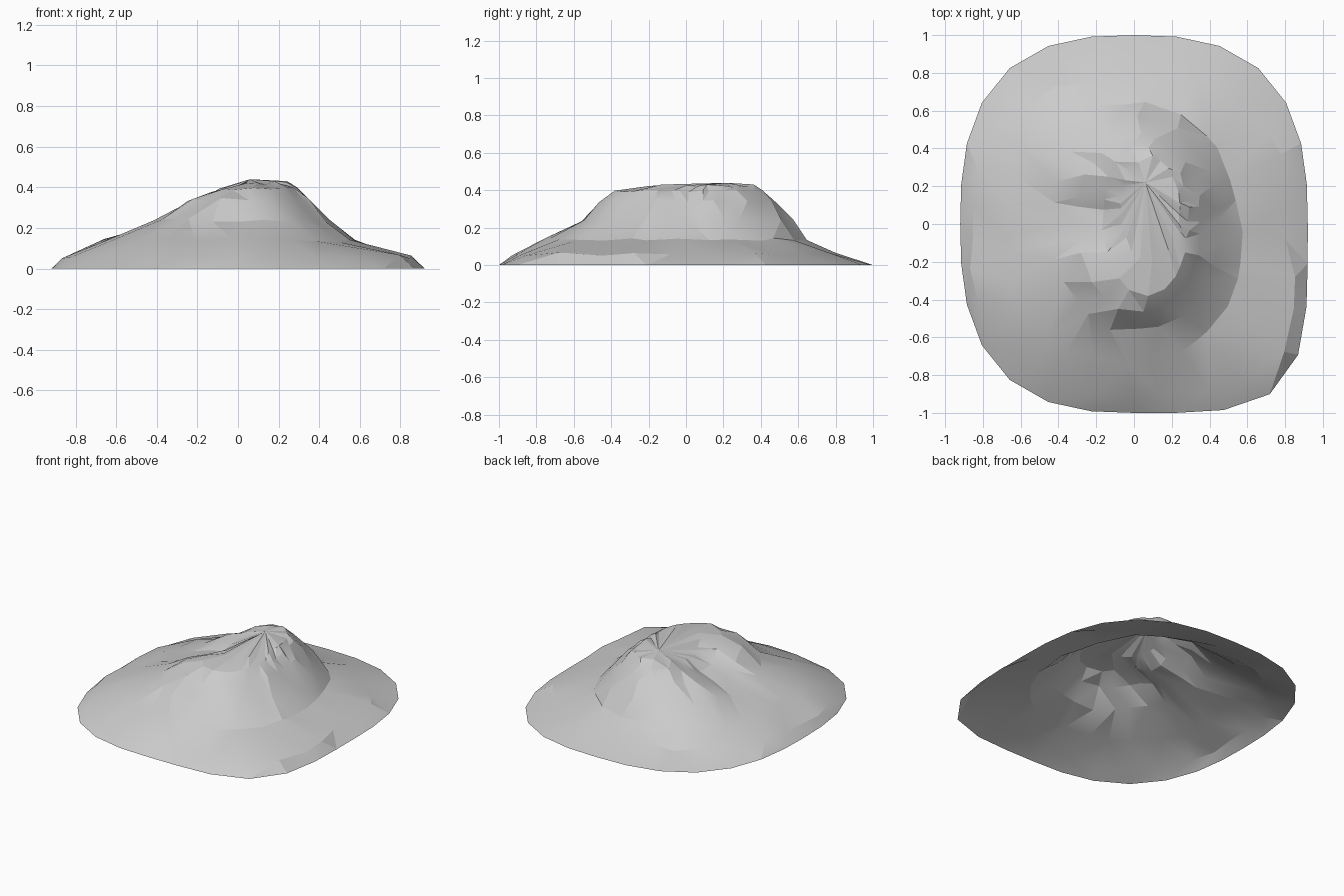
import bpy, bmesh, math, random
from mathutils import Vector

cube = bpy.data.objects.get("Cube")
if cube:
    bpy.data.objects.remove(cube, do_unlink=True)

random.seed(4)
SEGMENTS = 28

# Contours from the rim to the summit: height, west, east, south, north, roundness
CONTOURS = [
    (0.0, -0.92, 0.92, -1.0, 1.0, 2.7),
    (0.06, -0.86, 0.83, -0.91, 0.79, 2.5),
    (0.14, -0.68, 0.56, -0.73, 0.66, 2.3),
    (0.24, -0.43, 0.44, -0.57, 0.56, 2.2),
    (0.34, -0.29, 0.35, -0.47, 0.48, 2.2),
    (0.395, -0.17, 0.29, -0.37, 0.42, 2.1),
    (0.425, -0.07, 0.24, -0.2, 0.36, 2.0),
]
SUMMIT = Vector((0.06, 0.22, 0.44))
HOLLOW = Vector((-0.2, 0.04))


def hollow_depth(x, y):
    """Shallow scoop in the western slope."""
    d = (Vector((x, y)) - HOLLOW).length
    return 0.1 * math.exp(-(d / 0.2) ** 2)


def contour_point(contour, index, angle):
    """Point on a contour whose four sides reach different distances."""
    z, west, east, south, north, power = contour
    cx, cy = (west + east) / 2, (south + north) / 2
    c, s = math.cos(angle), math.sin(angle)
    if index < 2 and c > 0 and s < 0:
        power = 4.2  # squarer south-east corner
    reach = (abs(c / (east - cx)) ** power + abs(s / (north - cy)) ** power) ** (-1 / power)
    if index:
        reach *= random.uniform(0.96, 1.03)
        z += random.uniform(-0.01, 0.008)
    x, y = cx + reach * c, cy + reach * s
    return Vector((x, y, max(0, z - hollow_depth(x, y))))


def make_material(name, colour):
    mat = bpy.data.materials.new(name)
    mat.use_nodes = True
    mat.diffuse_color = colour
    mat.node_tree.nodes["Principled BSDF"].inputs["Base Color"].default_value = colour
    return mat


# Open shell of faceted rock
bm = bmesh.new()
rings = []
for i, contour in enumerate(CONTOURS):
    ring = []
    for k in range(SEGMENTS):
        wobble = random.uniform(-0.25, 0.25) if i else 0
        angle = math.tau * (k + wobble) / SEGMENTS
        ring.append(bm.verts.new(contour_point(contour, i, angle)))
    rings.append(ring)

for lower, upper in zip(rings, rings[1:]):
    for k in range(SEGMENTS):
        n = (k + 1) % SEGMENTS
        bm.faces.new((lower[k], lower[n], upper[n], upper[k]))

# Summit fan
peak = bm.verts.new(SUMMIT)
for k in range(SEGMENTS):
    bm.faces.new((rings[-1][k], rings[-1][(k + 1) % SEGMENTS], peak))

bmesh.ops.triangulate(bm, faces=bm.faces[:], quad_method='SHORT_EDGE')
bmesh.ops.recalc_face_normals(bm, faces=bm.faces[:])
if sum(f.normal.z for f in bm.faces) < 0:
    bmesh.ops.reverse_faces(bm, faces=bm.faces[:])

mesh = bpy.data.meshes.new("rock_mound")
bm.to_mesh(mesh)
bm.free()
mound = bpy.data.objects.new("rock_mound", mesh)
bpy.context.collection.objects.link(mound)
mesh.materials.append(make_material("stone_grey", (0.6, 0.6, 0.6, 1)))

# Soften gentle slopes, keep the crags crisp
bpy.ops.object.select_all(action='DESELECT')
mound.select_set(True)
bpy.context.view_layer.objects.active = mound
bpy.ops.object.shade_smooth_by_angle(angle=math.radians(14))
